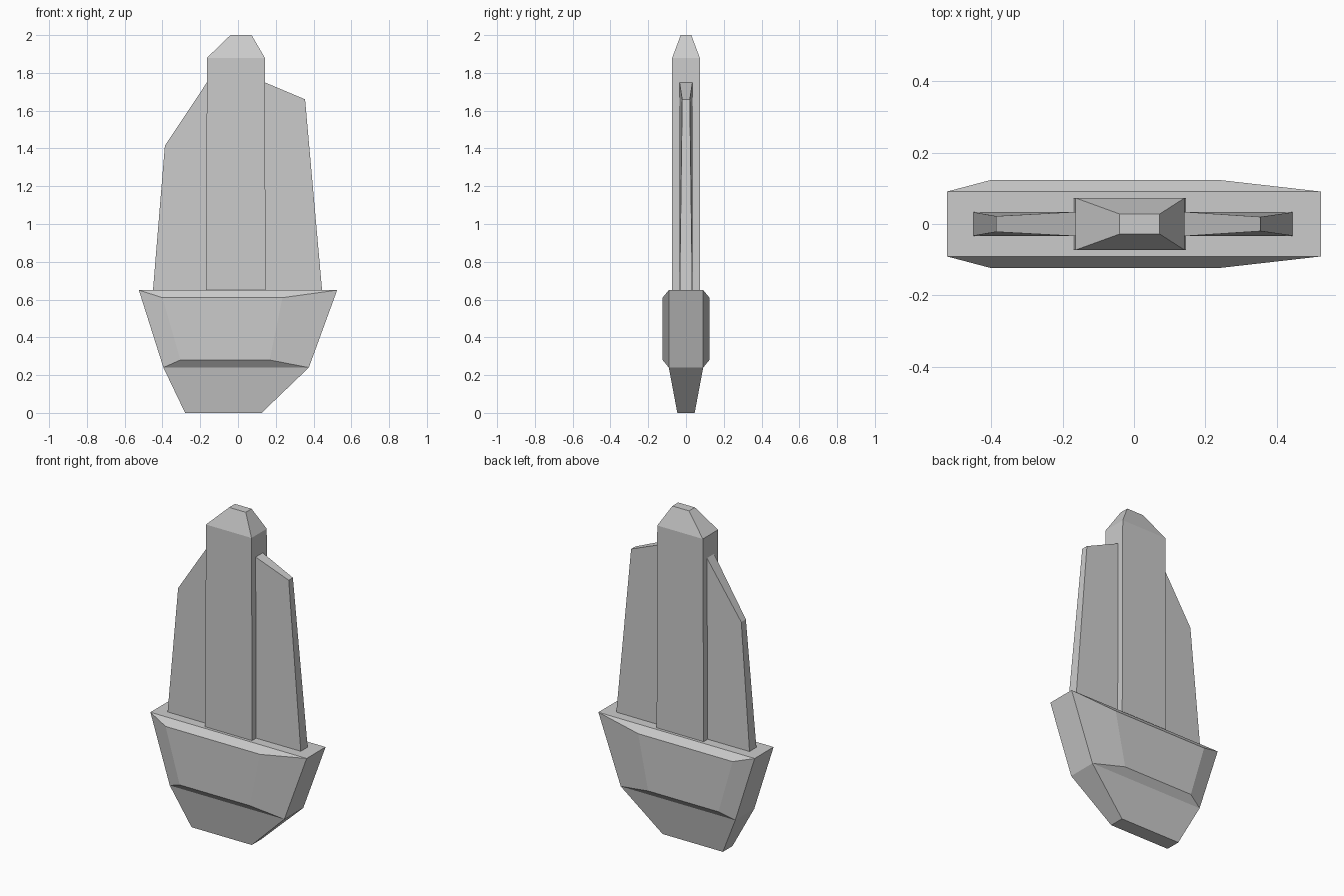
import bpy
import bmesh

if "Cube" in bpy.data.objects:
    bpy.data.objects.remove(bpy.data.objects["Cube"])


def loft(name, sections):
    """Skin a closed, flat-faced solid through matching point loops."""
    bm = bmesh.new()
    loops = [[bm.verts.new(p) for p in s] for s in sections]
    n = len(loops[0])
    for a, b in zip(loops, loops[1:]):
        for i in range(n):
            j = (i + 1) % n
            bm.faces.new((a[i], a[j], b[j], b[i]))
    bm.faces.new(loops[0])
    bm.faces.new(loops[-1])
    bmesh.ops.recalc_face_normals(bm, faces=bm.faces)
    mesh = bpy.data.meshes.new(name)
    bm.to_mesh(mesh)
    bm.free()
    obj = bpy.data.objects.new(name, mesh)
    bpy.context.collection.objects.link(obj)
    return obj


def level(z, x0, x1, y):
    """Horizontal rectangle at height z."""
    return [(x0, -y, z), (x1, -y, z), (x1, y, z), (x0, y, z)]


def upright(outline, y):
    """Vertical outline of (x, z) at depth y."""
    return [(x, y, z) for x, z in outline]


def wing(name, profile):
    """Thin plate from (x, z, half thickness), mirrored front to back."""
    return loft(name, [[(x, s * t, z) for x, z, t in profile] for s in (-1, 1)])


# Hull block with raised, bevelled panels front and back
rim = [(-0.525, 0.65), (0.525, 0.65), (0.375, 0.24), (-0.395, 0.24)]
panel = [(-0.40, 0.61), (0.235, 0.61), (0.168, 0.28), (-0.305, 0.28)]
loft("hull", [upright(panel, -0.124), upright(rim, -0.091),
              upright(rim, 0.091), upright(panel, 0.124)])

# Tapered keel
loft("keel", [level(0, -0.28, 0.125, 0.046), level(0.24, -0.395, 0.375, 0.091)])

# Central tower with chamfered cap
loft("tower", [level(0.65, -0.17, 0.146, 0.073), level(1.88, -0.164, 0.142, 0.073),
               level(2.0, -0.04, 0.072, 0.028)])

# Side wings of unequal height
wing("left_wing", [(-0.45, 0.65, 0.033), (-0.387, 1.415, 0.022),
                   (-0.164, 1.75, 0.034), (-0.164, 0.65, 0.034)])
wing("right_wing", [(0.445, 0.65, 0.033), (0.355, 1.66, 0.02),
                    (0.141, 1.75, 0.034), (0.141, 0.65, 0.034)])
